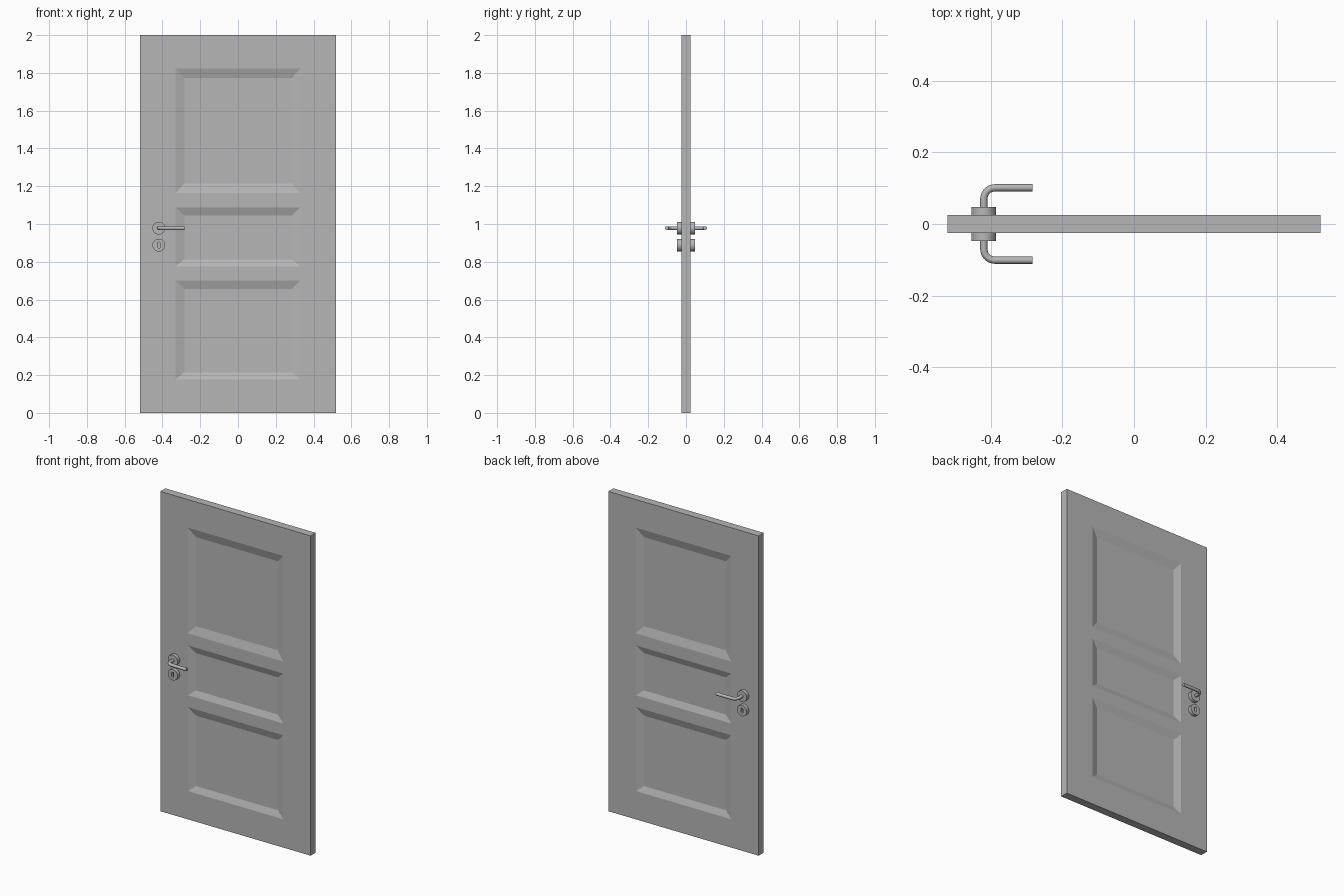
import bpy, bmesh, math
from mathutils import Vector

cube = bpy.data.objects.get("Cube")
if cube:
    bpy.data.objects.remove(cube, do_unlink=True)

grey = bpy.data.materials.new("plain grey")
grey.use_nodes = True
colour = (0.47, 0.47, 0.47, 1)
grey.diffuse_color = colour
grey.node_tree.nodes["Principled BSDF"].inputs["Base Color"].default_value = colour

HALF_W, HALF_T, HEIGHT = 0.52, 0.025, 2.0
PANEL_X, INNER_X, RECESS = 0.33, 0.284, 0.015
# Panels: outer bottom, inner bottom, inner top, outer top
PANELS = [(0.177, 0.215, 0.655, 0.702),
          (0.776, 0.813, 1.046, 1.088),
          (1.163, 1.215, 1.772, 1.824)]
HANDLE_X, HANDLE_Z, KEY_Z = -0.419, 0.978, 0.888
SIDES = 32


def finish(bm, name, smooth=False):
    bmesh.ops.recalc_face_normals(bm, faces=bm.faces[:])
    mesh = bpy.data.meshes.new(name)
    bm.to_mesh(mesh)
    bm.free()
    mesh.materials.append(grey)
    obj = bpy.data.objects.new(name, mesh)
    bpy.context.collection.objects.link(obj)
    if smooth:
        bpy.ops.object.select_all(action='DESELECT')
        obj.select_set(True)
        bpy.context.view_layer.objects.active = obj
        bpy.ops.object.shade_smooth_by_angle(angle=math.radians(35))
    return obj


def loft(name, rings):
    """Skin equal-sized rings of points and cap both ends."""
    bm = bmesh.new()
    loops = [[bm.verts.new(p) for p in ring] for ring in rings]
    for a, b in zip(loops, loops[1:]):
        for i in range(len(a)):
            j = (i + 1) % len(a)
            bm.faces.new((a[i], a[j], b[j], b[i]))
    bm.faces.new(loops[0])
    bm.faces.new(loops[-1])
    return finish(bm, name, smooth=True)


def oval(z, y, radius, stretch=0.0):
    """Ring in the door plane; stretch turns the circle into an upright slot."""
    pts = []
    for i in range(SIDES):
        t = 2 * math.pi * (i + 0.5) / SIDES
        pts.append((HANDLE_X + radius * math.cos(t), y,
                    z + radius * math.sin(t) + math.copysign(stretch, math.sin(t))))
    return pts


# Door leaf with three recessed panels on each face
bm = bmesh.new()
xs = [-HALF_W, -PANEL_X, PANEL_X, HALF_W]
zs = [0] + [z for p in PANELS for z in (p[0], p[3])] + [HEIGHT]
for side in (-1, 1):
    y = side * HALF_T
    grid = [[bm.verts.new((x, y, z)) for x in xs] for z in zs]
    for r in range(len(zs) - 1):
        for c in range(len(xs) - 1):
            face = bm.faces.new((grid[r][c], grid[r][c + 1],
                                 grid[r + 1][c + 1], grid[r + 1][c]))
            if c == 1 and r % 2 == 1:
                low, high = PANELS[r // 2][1:3]
                middle = (low + high) / 2
                bmesh.ops.inset_individual(bm, faces=[face], thickness=0.02)
                for v in face.verts:
                    v.co = (math.copysign(INNER_X, v.co.x), y - side * RECESS,
                            low if v.co.z < middle else high)
rim = [e for e in bm.edges if e.is_boundary]
bmesh.ops.bridge_loops(bm, edges=rim)
finish(bm, "door_leaf")

# Handle and keyhole fittings on both faces
for side, label in ((-1, "front"), (1, "back")):
    base, top = side * 0.02, side * 0.047
    loft(label + "_handle_rosette",
         [oval(HANDLE_Z, base, 0.034), oval(HANDLE_Z, top, 0.034)])
    loft(label + "_keyhole_rosette",
         [oval(KEY_Z, base, 0.034), oval(KEY_Z, top, 0.034),
          oval(KEY_Z, top, 0.007, 0.009),
          oval(KEY_Z, side * 0.03, 0.007, 0.009)])

    # Lever: straight neck, quarter bend, straight grip
    bend, reach = 0.032, 0.101
    path = [(HANDLE_X, 0.03, 0)]
    for i in range(9):
        a = math.pi / 2 * i / 8
        path.append((HANDLE_X + bend * (1 - math.cos(a)),
                     reach - bend + bend * math.sin(a), a))
    path.append((-0.283, reach, math.pi / 2))
    rings = []
    for x, y, a in path:
        across = Vector((math.cos(a), -side * math.sin(a), 0))
        centre = Vector((x, side * y, HANDLE_Z))
        rings.append([centre + 0.01 * (math.cos(t) * across + math.sin(t) * Vector((0, 0, 1)))
                      for t in (2 * math.pi * k / 16 for k in range(16))])
    loft(label + "_lever", rings)
